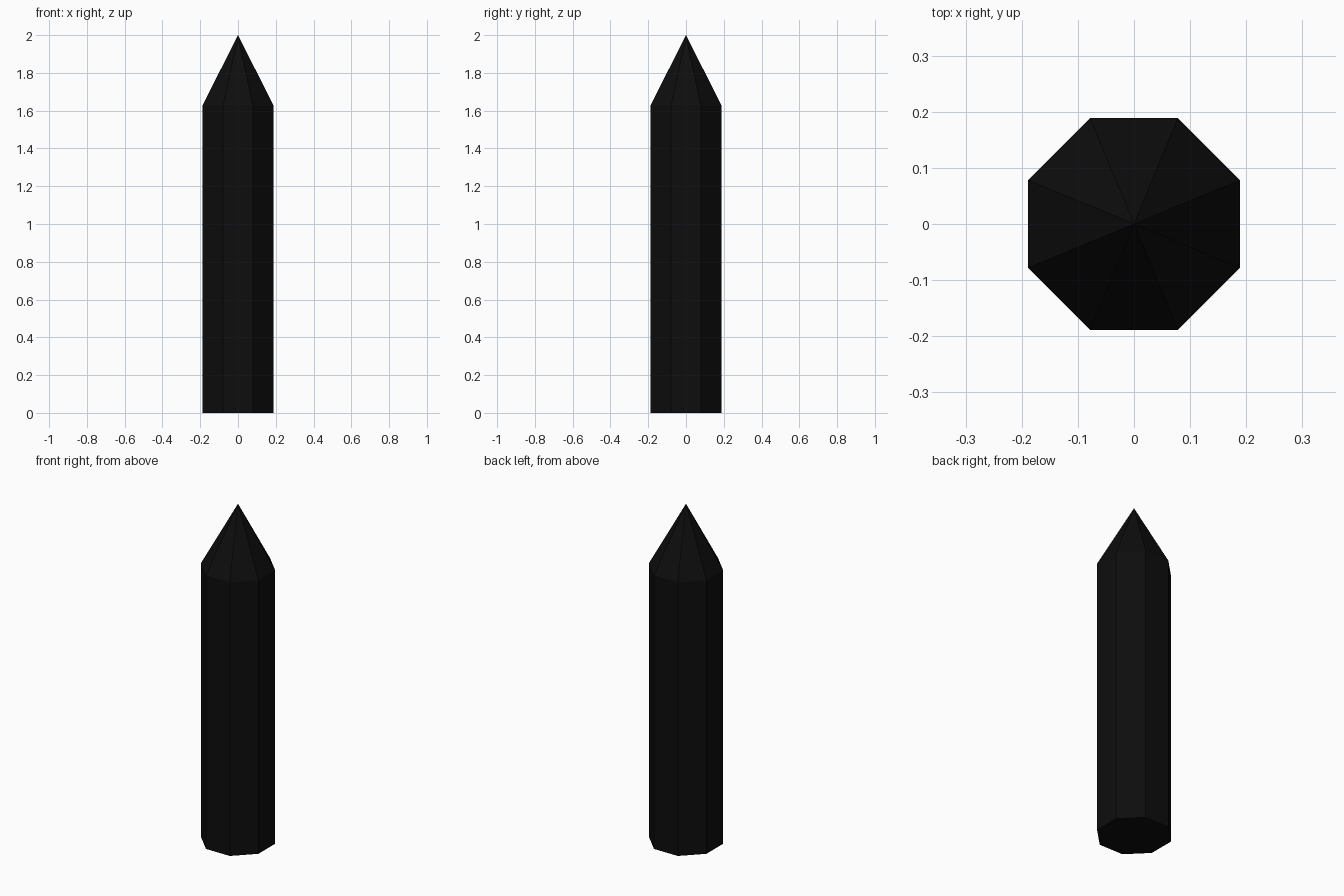
import bpy, bmesh, math

if "Cube" in bpy.data.objects:
    bpy.data.objects.remove(bpy.data.objects["Cube"])

APOTHEM, SHOULDER, TOP, SIDES = 0.189, 1.626, 2.0, 8
radius = APOTHEM / math.cos(math.pi / SIDES)

bm = bmesh.new()

# Octagonal base, flat sides facing the axes
base = [bm.verts.new((radius * math.cos((i + 0.5) * math.tau / SIDES),
                      radius * math.sin((i + 0.5) * math.tau / SIDES), 0))
        for i in range(SIDES)]
bottom = bm.faces.new(base)

# Straight shaft
result = bmesh.ops.extrude_face_region(bm, geom=[bottom], use_keep_orig=True)
top_verts = [g for g in result["geom"] if isinstance(g, bmesh.types.BMVert)]
top_face = next(g for g in result["geom"] if isinstance(g, bmesh.types.BMFace))
bmesh.ops.translate(bm, verts=top_verts, vec=(0, 0, SHOULDER))

# Pointed tip
tip = bmesh.ops.poke(bm, faces=[top_face])["verts"][0]
tip.co = (0, 0, TOP)
bmesh.ops.recalc_face_normals(bm, faces=bm.faces)

mesh = bpy.data.meshes.new("pointed_post")
bm.to_mesh(mesh)
bm.free()
post = bpy.data.objects.new("pointed_post", mesh)
bpy.context.collection.objects.link(post)

# Near-black finish
black = bpy.data.materials.new("black")
black.diffuse_color = (0.004, 0.004, 0.004, 1)
black.use_nodes = True
black.node_tree.nodes["Principled BSDF"].inputs["Base Color"].default_value = black.diffuse_color
mesh.materials.append(black)
